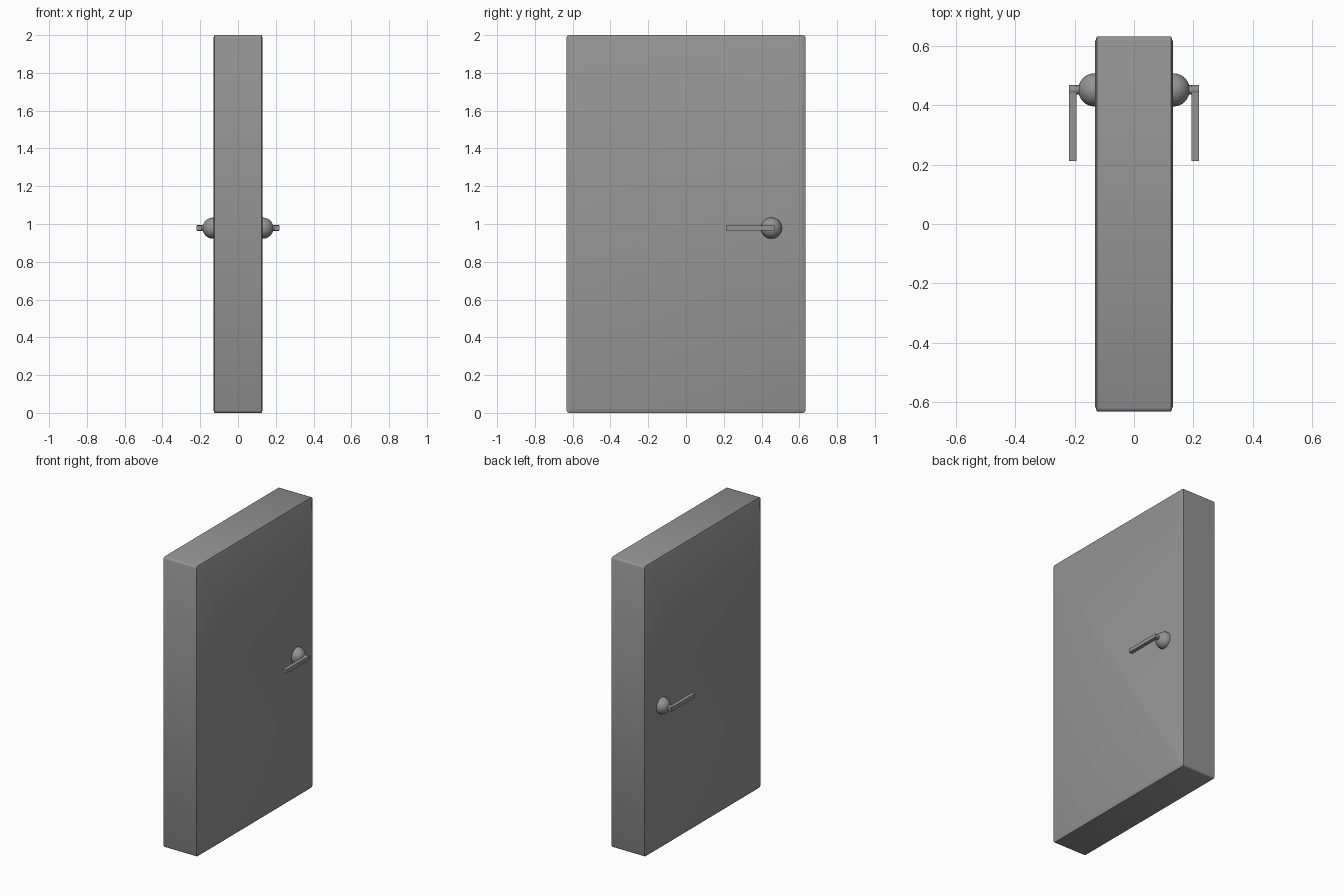
import bpy, bmesh
from math import radians

if "Cube" in bpy.data.objects:
    bpy.data.objects.remove(bpy.data.objects["Cube"])

HX, HY, HZ = 0.131, 0.632, 1.0      # half sizes of the door
KY, KZ = 0.452, 0.978               # handle pivot

grey = bpy.data.materials.new("dark_grey")
grey.diffuse_color = (0.295, 0.295, 0.295, 1)
grey.use_nodes = True
grey.node_tree.nodes["Principled BSDF"].inputs["Base Color"].default_value = grey.diffuse_color


def finish(name, angle=35):
    ob = bpy.context.object
    ob.name = name
    ob.data.materials.append(grey)
    if angle:
        bpy.ops.object.shade_smooth_by_angle(angle=radians(angle))


def box(name, lo, hi):
    bpy.ops.mesh.primitive_cube_add(size=1, location=[(a + b) / 2 for a, b in zip(lo, hi)])
    bpy.context.object.scale = [b - a for a, b in zip(lo, hi)]
    finish(name, None)


# door slab: slightly rounded corners, shallow sloping rim around both broad faces
bpy.ops.mesh.primitive_cube_add(size=2, location=(0, 0, HZ))
mesh = bpy.context.object.data
bm = bmesh.new()
bm.from_mesh(mesh)
bmesh.ops.scale(bm, vec=(HX - 0.006, HY, HZ), verts=bm.verts)
corners = [e for e in bm.edges if abs(e.verts[0].co.x - e.verts[1].co.x) > 0.1]
bmesh.ops.bevel(bm, geom=corners, offset=0.012, segments=2, profile=0.5, affect='EDGES')
bm.normal_update()
broad = [f for f in bm.faces if abs(f.normal.x) > 0.9]
bmesh.ops.inset_individual(bm, faces=broad, thickness=0.02, depth=0.006)
bm.to_mesh(mesh)
bm.free()
finish("door_panel", 50)

# a lever handle on each face
for side, s in (("right", 1), ("left", -1)):
    # domed rose
    bpy.ops.mesh.primitive_uv_sphere_add(segments=32, ring_count=16, radius=0.056,
                                         location=(s * 0.132, KY, KZ),
                                         rotation=(0, radians(90), 0))
    finish(side + "_rose")
    # spindle, its round end closing the lever
    bpy.ops.mesh.primitive_cylinder_add(vertices=24, radius=0.016, depth=0.075,
                                        location=(s * 0.1795, KY, KZ),
                                        rotation=(0, radians(90), 0))
    finish(side + "_spindle")
    # straight lever bar
    x0, x1 = sorted((s * 0.193, s * 0.2185))
    box(side + "_lever", (x0, 0.212, KZ - 0.013), (x1, KY + 0.016, KZ + 0.013))
